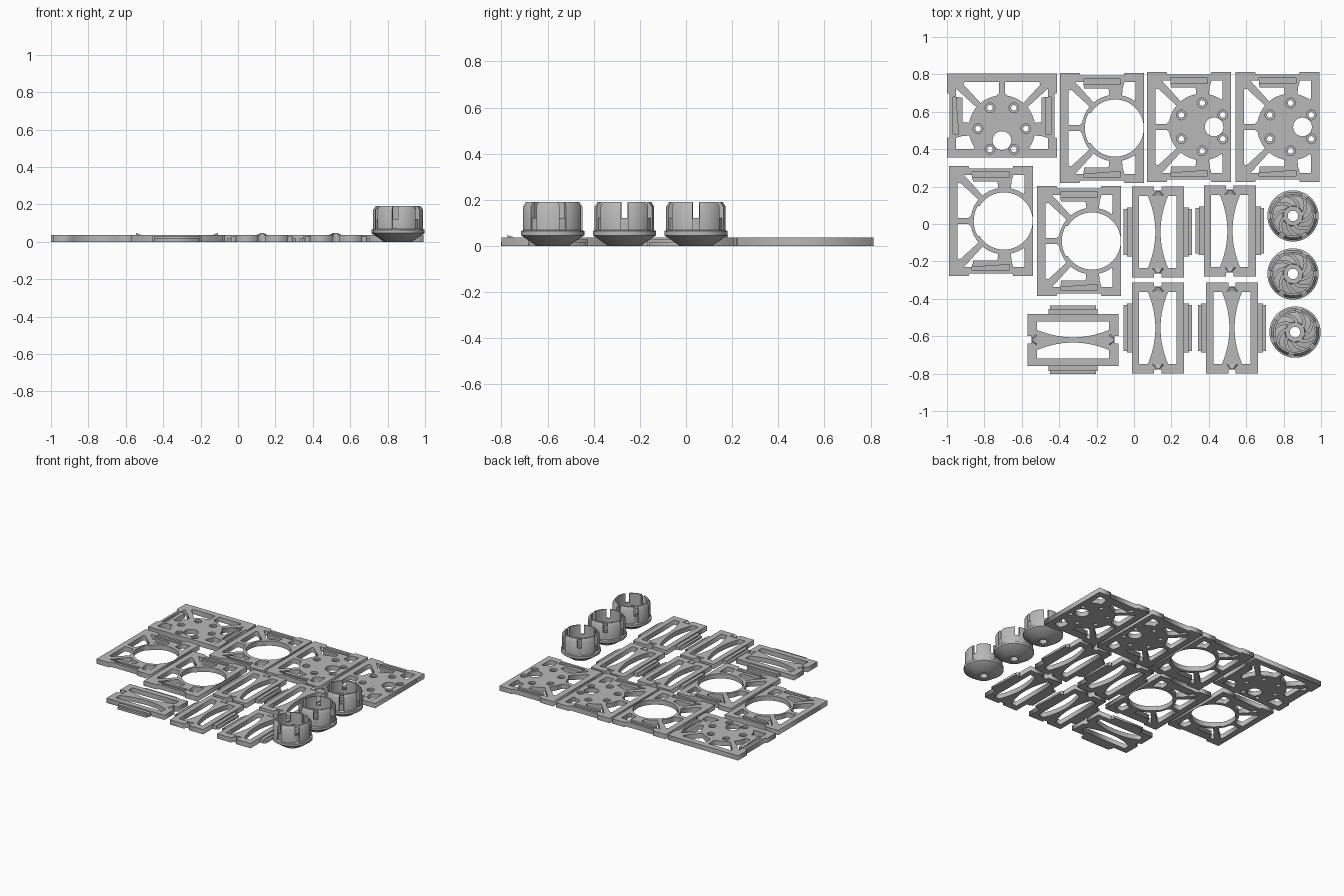
import bpy, bmesh
from math import sin, cos, pi, radians

old = bpy.data.objects.get("Cube")
if old:
    bpy.data.objects.remove(old, do_unlink=True)

grey = bpy.data.materials.new("plain_grey")
grey.use_nodes = True
grey.diffuse_color = (0.48, 0.48, 0.48, 1)
grey.node_tree.nodes["Principled BSDF"].inputs["Base Color"].default_value = grey.diffuse_color

T = 0.036       # plate thickness
MID = 0.022     # height where the countersinks and grooves begin
CX = 0.07       # disc centre along a large panel
RING = 0.178    # outer radius of the ring or disc


def arc(cx, cy, r, a0, a1, n):
    return [(cx + r * cos(radians(a0 + (a1 - a0) * i / n)),
             cy + r * sin(radians(a0 + (a1 - a0) * i / n))) for i in range(n + 1)]


def circle(cx, cy, r, n=40):
    return arc(cx, cy, r, 0, 360, n)[:-1]


def rect(x0, y0, x1, y1):
    return [(x0, y0), (x1, y0), (x1, y1), (x0, y1)]


def flip(loop, sx=1, sy=1):
    return [(x * sx, y * sy) for x, y in loop]


def add_layer(bm, loops, z0, z1):
    """Extrude an outline with holes between two heights."""
    cu = bpy.data.curves.new("layer", 'CURVE')
    cu.dimensions, cu.fill_mode, cu.extrude = '2D', 'BOTH', (z1 - z0) / 2
    for loop in loops:
        s = cu.splines.new('POLY')
        s.points.add(len(loop) - 1)
        for p, (x, y) in zip(s.points, loop):
            p.co = (x, y, 0, 1)
        s.use_cyclic_u = True
    ob = bpy.data.objects.new("layer", cu)
    bpy.context.collection.objects.link(ob)
    dg = bpy.context.evaluated_depsgraph_get()
    me = bpy.data.meshes.new_from_object(ob.evaluated_get(dg))
    start = len(bm.verts)
    bm.from_mesh(me)
    bm.verts.ensure_lookup_table()
    for v in bm.verts[start:]:
        v.co.z += (z0 + z1) / 2
    bpy.data.objects.remove(ob, do_unlink=True)
    bpy.data.curves.remove(cu)
    bpy.data.meshes.remove(me)


def lathe(bm, profile, a0=0.0, a1=360.0, n=48):
    """Sweep a closed (radius, height) profile around z."""
    full = a1 - a0 >= 360
    rings = []
    for i in range(n if full else n + 1):
        a = radians(a0 + (a1 - a0) * i / n)
        rings.append([bm.verts.new((r * cos(a), r * sin(a), z)) for r, z in profile])
    k = len(profile)
    for i in range(n):
        p, q = rings[i], rings[(i + 1) % len(rings)]
        for j in range(k):
            bm.faces.new((p[j], q[j], q[(j + 1) % k], p[(j + 1) % k]))
    if not full:
        bm.faces.new(rings[0])
        bm.faces.new(rings[-1][::-1])


def finish(bm, name):
    bmesh.ops.remove_doubles(bm, verts=bm.verts, dist=1e-5)
    bmesh.ops.recalc_face_normals(bm, faces=bm.faces)
    me = bpy.data.meshes.new(name)
    bm.to_mesh(me)
    bm.free()
    me.materials.clear()
    me.materials.append(grey)
    return me


def place(me, name, spots, smooth=False):
    for i, (x, y, deg) in enumerate(spots):
        ob = bpy.data.objects.new(f"{name}_{i + 1}", me)
        ob.location = (x, y, 0)
        ob.rotation_euler.z = radians(deg)
        bpy.context.collection.objects.link(ob)
        if smooth and i == 0:
            bpy.ops.object.select_all(action='DESELECT')
            ob.select_set(True)
            bpy.context.view_layer.objects.active = ob
            bpy.ops.object.shade_smooth_by_angle(angle=radians(35))


# Large panels: frame, struts and either an open ring or a drilled disc
def panel(is_ring):
    top = [(0.225, 0.295), (0.12, 0.295), (0.115, 0.28), (-0.115, 0.28),
           (-0.12, 0.295), (-0.225, 0.295)]
    outline = top + flip(top, 1, -1)[::-1]
    side_window = ([(-0.18, 0.016), (-0.18, 0.2), (-0.165, 0.205)]
                   + arc(CX, 0, RING, 140, 170, 8) + [(-0.12, 0.016)])
    top_window = ([(-0.145, 0.247), (-0.1, 0.247), (-0.095, 0.212), (0.035, 0.212)]
                  + arc(CX, 0, RING, 100, 130, 8))
    corner_window = ([(0.18, 0.247), (0.12, 0.247), (0.11, 0.212)]
                     + arc(CX, 0, RING, 78, 54, 6) + [(0.18, 0.16)])
    windows = []
    for w in (side_window, top_window, corner_window):
        windows += [w, flip(w, 1, -1)]
    groove = rect(-0.1, 0.232, 0.1, 0.262)
    grooves = [groove, flip(groove, 1, -1)]
    if is_ring:
        hole = arc(CX, 0, 0.153, -148, 148, 48) + arc(CX, 0, 0.162, 150, 210, 12)
        low, high = [hole], [hole]
    else:
        spots = [(CX + 0.128 * cos(a), 0.128 * sin(a))
                 for a in (pi / 6 + i * pi / 3 for i in range(6))]
        centre = circle(0.134, 0, 0.05)
        low = [centre] + [circle(x, y, 0.015, 20) for x, y in spots]
        high = [centre] + [circle(x, y, 0.026, 24) for x, y in spots]
    bm = bmesh.new()
    add_layer(bm, [outline] + windows + low, 0, MID)
    add_layer(bm, [outline] + windows + high + grooves, MID, T)
    return finish(bm, "ring_panel" if is_ring else "disc_panel")


place(panel(True), "ring_panel",
      [(-0.171, 0.513, 0), (-0.765, 0.016, 0), (-0.294, -0.091, 0)])
place(panel(False), "disc_panel",
      [(-0.706, 0.58, -90), (0.294, 0.519, 0), (0.767, 0.519, 0)])


# Narrow panels: hourglass rib, stepped side flanges and end latches
def narrow_panel():
    bm = bmesh.new()
    top = [(0.14, 0.243), (0.02, 0.243), (0.02, 0.222), (-0.02, 0.222),
           (-0.02, 0.243), (-0.14, 0.243)]
    outline = top + flip(top, 1, -1)[::-1]
    rib = [(0.014 + 0.04 * t * t, 0.193 * t) for t in (i / 10 for i in range(-10, 11))]
    window = rib + [(0.1, 0.193), (0.1, -0.193)]
    add_layer(bm, [outline, window, flip(window, -1)], 0, T)
    for s in (-1, 1):
        add_layer(bm, [flip(rect(0.14, -0.13, 0.165, 0.13), s)], 0, T * 0.75)
        add_layer(bm, [flip(rect(0.165, -0.122, 0.183, 0.122), s)], 0, T * 0.45)
        # Wedge latch rising at each end
        base = [(-0.035, 0.195 * s), (0.035, 0.195 * s), (0.012, 0.219 * s), (-0.012, 0.219 * s)]
        lo = [bm.verts.new((x, y, T - 0.002)) for x, y in base]
        hi = [bm.verts.new((x * 0.6, y, T + (0.003 if i < 2 else 0.011)))
              for i, (x, y) in enumerate(base)]
        bm.faces.new(lo)
        bm.faces.new(hi)
        for i in range(4):
            j = (i + 1) % 4
            bm.faces.new((lo[i], lo[j], hi[j], hi[i]))
    return finish(bm, "narrow_panel")


place(narrow_panel(), "narrow_panel",
      [(0.128, -0.043, 0), (0.513, -0.037, 0), (0.128, -0.556, 0),
       (0.524, -0.556, 0), (-0.326, -0.62, 90)])


# Hubs: conical foot, castellated cup and swirling vanes
def hub():
    bm = bmesh.new()
    lathe(bm, [(0.028, 0), (0.07, 0), (0.137, 0.046), (0.137, 0.064),
               (0.126, 0.07), (0.028, 0.07)])
    lathe(bm, [(0.108, 0.066), (0.122, 0.066), (0.122, 0.12), (0.108, 0.12)])
    lathe(bm, [(0.028, 0.068), (0.055, 0.068), (0.052, 0.105), (0.028, 0.105)])
    for i in range(6):
        lathe(bm, [(0.106, 0.066), (0.129, 0.066), (0.129, 0.17), (0.116, 0.19),
                   (0.106, 0.19)], i * 60 + 7, i * 60 + 53, 8)
    for i in range(8):
        steps = [k / 6 for k in range(7)]
        edge = [[((0.05 + 0.06 * t) * cos(a), (0.05 + 0.06 * t) * sin(a))
                 for t in steps for a in [radians(i * 45 + off * (1 - 0.3 * t) + 50 * t)]]
                for off in (0, 22)]
        add_layer(bm, [edge[0] + edge[1][::-1]], 0.068, 0.1)
    return finish(bm, "hub")


place(hub(), "hub", [(0.85, 0.043, 0), (0.85, -0.267, 0), (0.861, -0.578, 20)], smooth=True)
